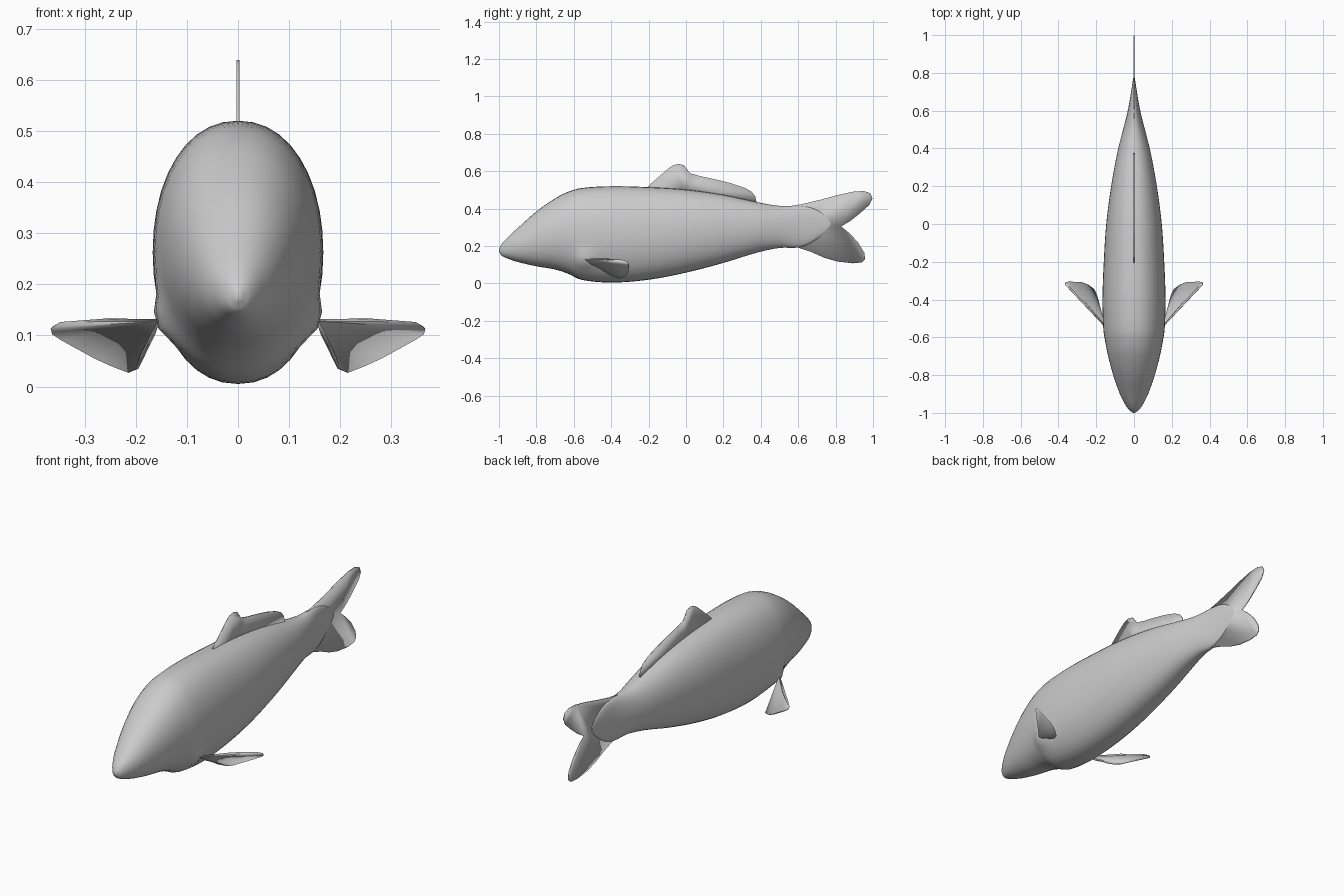
import bpy, bmesh, math

if "Cube" in bpy.data.objects:
    bpy.data.objects.remove(bpy.data.objects["Cube"])

# body stations: y, top z, bottom z, half width
ST = [(-1.0, .185, .170, .005), (-.985, .212, .148, .026), (-.95, .25, .132, .05),
      (-.9, .296, .115, .075), (-.8, .385, .092, .110), (-.7, .455, .075, .137),
      (-.63, .490, .052, .151), (-.56, .510, .020, .162), (-.4, .520, .005, .167),
      (-.2, .515, .020, .160), (0, .502, .058, .147), (.2, .474, .110, .121),
      (.38, .435, .165, .088), (.5, .415, .190, .058), (.6, .415, .192, .033),
      (.66, .408, .212, .022), (.71, .388, .245, .014), (.75, .358, .278, .008),
      (.772, .330, .305, .004)]


def finish(name, bm):
    bmesh.ops.recalc_face_normals(bm, faces=bm.faces)
    me = bpy.data.meshes.new(name)
    bm.to_mesh(me)
    bm.free()
    ob = bpy.data.objects.new(name, me)
    bpy.context.collection.objects.link(ob)
    return ob


def smooth(ob, angle):
    bpy.ops.object.select_all(action='DESELECT')
    ob.select_set(True)
    bpy.context.view_layer.objects.active = ob
    bpy.ops.object.shade_smooth_by_angle(angle=math.radians(angle))


def slope(i, k):
    a, b = ST[max(i - 1, 0)], ST[min(i + 1, len(ST) - 1)]
    return (b[k] - a[k]) / (b[0] - a[0])


def station(i, t):
    a, b = ST[i], ST[i + 1]
    h = b[0] - a[0]
    out = [a[0] + t * h]
    for k in (1, 2, 3):
        out.append((2*t**3 - 3*t*t + 1) * a[k] + (t**3 - 2*t*t + t) * h * slope(i, k)
                   + (3*t*t - 2*t**3) * b[k] + (t**3 - t*t) * h * slope(i + 1, k))
    return out


# body: smooth loft through the stations
bm = bmesh.new()
N, SUB = 40, 4
rows = [station(i, j / SUB) for i in range(len(ST) - 1) for j in range(SUB)] + [ST[-1]]
rings = []
for y, top, bot, w in rows:
    ring = []
    for k in range(N):
        a = 2 * math.pi * k / N
        c, s = math.cos(a), math.sin(a)
        x = w * math.copysign(abs(c) ** .92, c)
        z = (top + bot) / 2 + (top - bot) / 2 * math.copysign(abs(s) ** .96, s)
        # bump where the side fin joins
        g = math.exp(-((y + .54) / .045) ** 2 - ((z - .125) / .04) ** 2)
        x += math.copysign(.027 * g, c) if abs(c) > .01 else 0
        ring.append(bm.verts.new((x, y, z)))
    rings.append(ring)
for r, q in zip(rings, rings[1:]):
    for k in range(N):
        bm.faces.new((r[k], r[(k + 1) % N], q[(k + 1) % N], q[k]))
bm.faces.new(rings[0])
bm.faces.new(rings[-1])
smooth(finish("body", bm), 60)


def fin(name, pts, thick, mirror=False):
    bm = bmesh.new()
    vs = [bm.verts.new(p) for p in pts]
    if mirror:      # fan keeps the slight cup of the side fins
        for i in range(1, len(vs) - 1):
            bm.faces.new((vs[0], vs[i], vs[i + 1]))
    else:
        bm.faces.new(vs)
    ob = finish(name, bm)
    m = ob.modifiers.new("thickness", 'SOLIDIFY')
    m.thickness, m.offset = thick, 0
    if mirror:
        ob.modifiers.new("mirror", 'MIRROR')
    smooth(ob, 35)
    return ob


def flat(pts):
    return [(0, y, z) for y, z in pts]


# back fin
fin("dorsal_fin", flat([(-.22, .50), (-.19, .532), (-.14, .575), (-.10, .61), (-.07, .632),
    (-.04, .639), (-.01, .632), (.01, .605), (.025, .588), (.08, .573), (.16, .556), (.24, .536),
    (.31, .513), (.35, .492), (.37, .465), (.378, .43), (.2, .45), (0, .48)]), .006)

# forked tail fin
fin("tail_fin", flat([(.5, .405), (.62, .424), (.72, .448), (.82, .475), (.9, .492), (.95, .494),
    (.985, .483), (.997, .455), (.98, .42), (.93, .375), (.88, .335), (.83, .305), (.875, .268),
    (.92, .22), (.953, .165), (.958, .13), (.94, .112), (.89, .108), (.81, .117), (.74, .137),
    (.67, .168), (.6, .192), (.55, .25), (.52, .33)]), .006)

# paired side fins
fin("pectoral_fins", [(.155, -.54, .13), (.26, -.415, .129), (.345, -.335, .125),
    (.364, -.318, .116), (.362, -.309, .105), (.345, -.307, .094), (.28, -.309, .058),
    (.245, -.322, .042), (.212, -.347, .029), (.198, -.38, .034), (.188, -.43, .058),
    (.165, -.5, .1)], .008, True)
